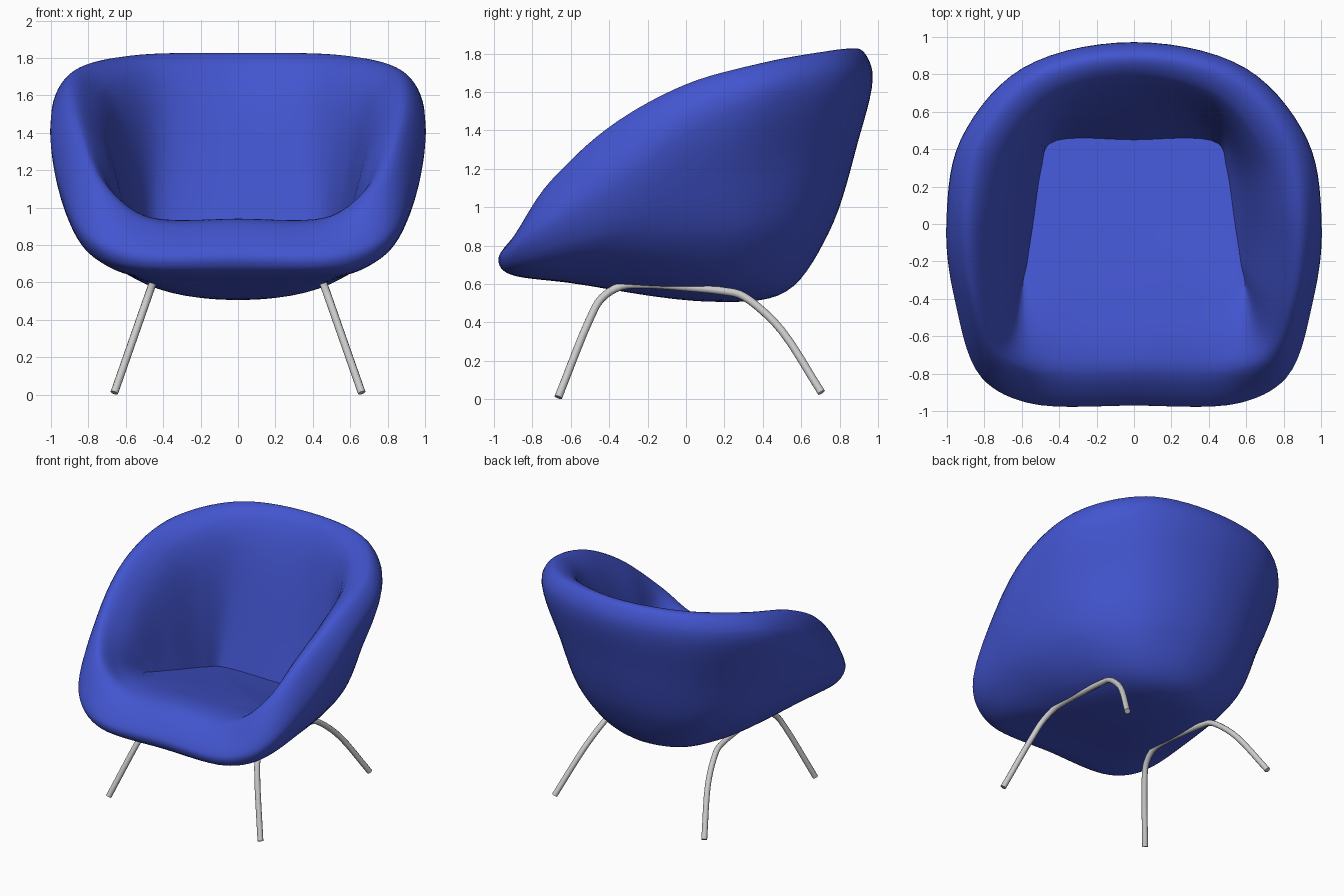
import bpy, bmesh, math
from mathutils import Vector

if "Cube" in bpy.data.objects:
    bpy.data.objects.remove(bpy.data.objects["Cube"])

STEP = 7  # samples per spline span


def span(p0, p1, p2, p3, n):
    """Centripetal Catmull-Rom samples from p1 up to (not including) p2."""
    ts = [0.0]
    for a, b in ((p0, p1), (p1, p2), (p2, p3)):
        ts.append(ts[-1] + max((b - a).length, 1e-4) ** 0.5)
    t0, t1, t2, t3 = ts
    out = []
    for i in range(n):
        t = t1 + (t2 - t1) * i / n
        mix = lambda a, b, u, v: a * ((v - t) / (v - u)) + b * ((t - u) / (v - u))
        a1, a2, a3 = mix(p0, p1, t0, t1), mix(p1, p2, t1, t2), mix(p2, p3, t2, t3)
        b1, b2 = mix(a1, a2, t0, t2), mix(a2, a3, t1, t3)
        out.append(mix(b1, b2, t1, t2))
    return out


def open_spline(pts, first, last, n=STEP):
    p = [first] + pts + [last]
    out = []
    for i in range(len(pts) - 1):
        out += span(p[i], p[i + 1], p[i + 2], p[i + 3], n)
    return out + [pts[-1]]


def ring(half):
    """Mirror a half outline (front centre to back centre) into a smooth closed loop."""
    h = [Vector(p) for p in half]
    loop = h + [Vector((-p.x, p.y, p.z)) for p in reversed(h[1:-1])]
    m, out = len(loop), []
    for i in range(m):
        out += span(loop[i - 1], loop[i], loop[(i + 1) % m], loop[(i + 2) % m], STEP)
    return out


# Shell outlines, from underside, over the rim, down to the seat edge
under = [(0, -.6, .605), (.4, -.6, .61), (.48, -.55, .615), (.5, -.3, .605),
         (.49, 0, .59), (.43, .25, .58), (.27, .44, .56), (0, .52, .56)]
belly = [(0, -.905, .65), (.52, -.89, .655), (.67, -.76, .675), (.76, -.39, .75),
         (.77, 0, .81), (.67, .36, .83), (.42, .62, .82), (0, .74, .86)]
flank = [(0, -.957, .69), (.56, -.943, .697), (.77, -.81, .75), (.89, -.4, .90),
         (.915, 0, 1.09), (.81, .4, 1.2), (.52, .75, 1.26), (0, .89, 1.32)]
widest = [(0, -.968, .75), (.57, -.953, .76), (.815, -.82, .87), (.955, -.42, 1.16),
          (1, 0, 1.48), (.925, .45, 1.64), (.6, .83, 1.7), (0, .97, 1.71)]
crest = [(0, -.80, .92), (.48, -.80, .93), (.71, -.72, 1.11), (.85, -.41, 1.41),
         (.89, 0, 1.64), (.83, .42, 1.755), (.54, .78, 1.815), (0, .90, 1.825)]
inner = [(0, -.65, .94), (.46, -.65, .945), (.635, -.59, 1.02), (.70, -.34, 1.27),
         (.735, 0, 1.5), (.68, .37, 1.66), (.44, .68, 1.75), (0, .79, 1.76)]
seat_xy = [(0, -.35), (.4, -.35), (.585, -.35), (.57, -.2),
           (.54, 0), (.495, .3), (.45, .43), (0, .45)]
seat = [(x, y, .665 + .27 * (.45 - y)) for x, y in seat_xy]

rings = [ring(r) for r in (under, belly, flank, widest, crest, inner, seat)]
pole = Vector((0, .17, .507))

# Upholstered shell: spline every column through the outlines
bm = bmesh.new()
columns = []
for pts in zip(*rings):
    pts = [pole] + list(pts)
    first = 2 * pole - pts[1]
    first.z = pts[1].z
    line = open_spline(pts, first, 2 * pts[-1] - pts[-2])
    columns.append([bm.verts.new(p) for p in line])
for i, a in enumerate(columns):
    b = columns[(i + 1) % len(columns)]
    for j in range(len(a) - 1):
        bm.faces.new((a[j], b[j], b[j + 1], a[j + 1]))
# flat sloping seat
bm.faces.new([c[-1] for c in columns])
bmesh.ops.remove_doubles(bm, verts=bm.verts, dist=1e-4)
bmesh.ops.recalc_face_normals(bm, faces=bm.faces)
mesh = bpy.data.meshes.new("shell")
bm.to_mesh(mesh)
bm.free()
shell = bpy.data.objects.new("upholstered_shell", mesh)
bpy.context.collection.objects.link(shell)
blue = bpy.data.materials.new("blue_fabric")
blue.diffuse_color = (.055, .09, .62, 1)
blue.use_nodes = True
blue.node_tree.nodes["Principled BSDF"].inputs["Base Color"].default_value = blue.diffuse_color
mesh.materials.append(blue)
bpy.context.view_layer.objects.active = shell
shell.select_set(True)
bpy.ops.object.shade_smooth_by_angle(angle=math.radians(40))

# Bent tube legs, one front-to-back rail on each side
path = [(-.665, .01), (-.5, .42), (-.44, .525), (-.34, .588), (-.2, .597), (0, .583),
        (.2, .562), (.28, .545), (.37, .485), (.5, .355), (.705, .035)]
for side, name in ((-1, "left_leg_rail"), (1, "right_leg_rail")):
    pts = [Vector((side * (.665 - .35 * z), y, z)) for y, z in path]
    pts = open_spline(pts, 2 * pts[0] - pts[1], 2 * pts[-1] - pts[-2], 4)
    curve = bpy.data.curves.new(name, 'CURVE')
    curve.dimensions = '3D'
    curve.bevel_depth = .021
    curve.bevel_resolution = 3
    curve.use_fill_caps = True
    spline = curve.splines.new('POLY')
    spline.points.add(len(pts) - 1)
    for sp, p in zip(spline.points, pts):
        sp.co = (*p, 1)
    spline.use_smooth = True
    bpy.context.collection.objects.link(bpy.data.objects.new(name, curve))
